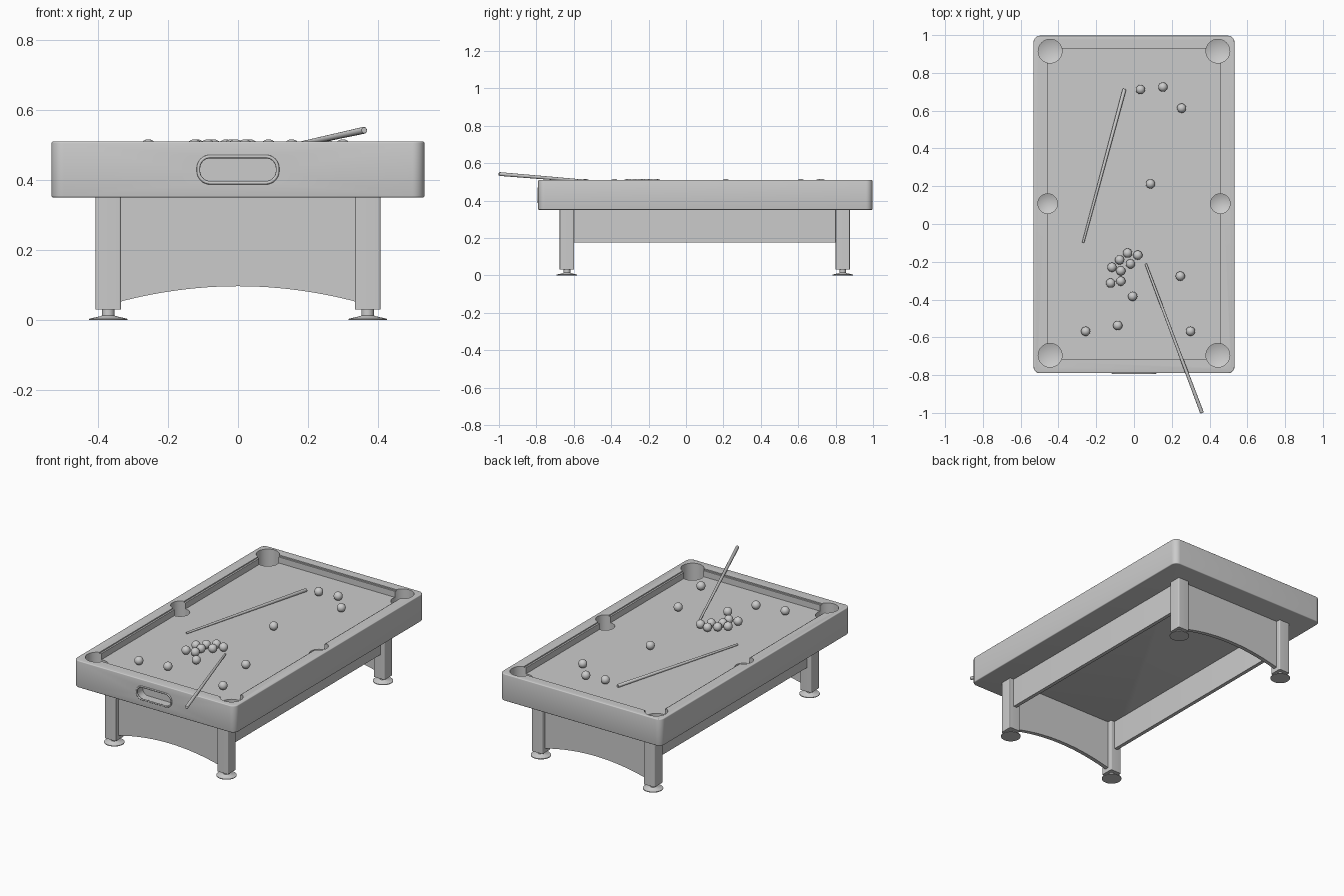
import bpy, bmesh
from math import pi, sin, cos
from mathutils import Vector, Matrix

if "Cube" in bpy.data.objects:
    bpy.data.objects.remove(bpy.data.objects["Cube"])


def finish(bm, name, angle=0.6):
    bmesh.ops.recalc_face_normals(bm, faces=bm.faces)
    me = bpy.data.meshes.new(name)
    bm.to_mesh(me)
    bm.free()
    ob = bpy.data.objects.new(name, me)
    bpy.context.collection.objects.link(ob)
    smooth(ob, angle)
    return ob


def smooth(ob, angle=0.6):
    bpy.ops.object.select_all(action='DESELECT')
    ob.select_set(True)
    bpy.context.view_layer.objects.active = ob
    bpy.ops.object.shade_smooth_by_angle(angle=angle)


def prism(name, pts, offset, bevel=0):
    """Extrude a closed outline of 3D points along an offset."""
    bm = bmesh.new()
    face = bm.faces.new([bm.verts.new(p) for p in pts])
    ext = bmesh.ops.extrude_face_region(bm, geom=[face])
    bmesh.ops.translate(bm, vec=offset, verts=[v for v in ext['geom'] if isinstance(v, bmesh.types.BMVert)])
    if bevel:
        axis = Vector(offset).normalized()
        rims = [e for e in bm.edges
                if abs((e.verts[0].co - e.verts[1].co).normalized().dot(axis)) < 0.5]
        bmesh.ops.bevel(bm, geom=rims, offset=bevel, segments=3, profile=0.5, affect='EDGES')
    return finish(bm, name)


def rounded(x0, x1, y0, y1, r, n=8):
    """Rounded rectangle outline."""
    pts = []
    for cx, cy, a in ((x1 - r, y1 - r, 0), (x0 + r, y1 - r, pi / 2),
                      (x0 + r, y0 + r, pi), (x1 - r, y0 + r, 1.5 * pi)):
        pts += [(cx + r * cos(a + pi / 2 * i / n), cy + r * sin(a + pi / 2 * i / n)) for i in range(n + 1)]
    return pts


def slab(name, x0, x1, y0, y1, z0, z1, r, bevel=0):
    return prism(name, [(x, y, z0) for x, y in rounded(x0, x1, y0, y1, r)], (0, 0, z1 - z0), bevel)


def lathe(name, profile, loc, n=32):
    """Spin (radius, z) points around the vertical axis."""
    bm = bmesh.new()
    rings = []
    for r, z in profile:
        if r == 0:
            rings.append([bm.verts.new((0, 0, z))] * n)
        else:
            rings.append([bm.verts.new((r * cos(2 * pi * i / n), r * sin(2 * pi * i / n), z)) for i in range(n)])
    for a, b in zip(rings, rings[1:]):
        for i in range(n):
            j = (i + 1) % n
            bm.faces.new(list(dict.fromkeys((a[i], a[j], b[j], b[i]))))
    ob = finish(bm, name)
    ob.location = loc
    return ob


def cut(target, cutter):
    bpy.context.view_layer.update()
    mod = target.modifiers.new("cut", 'BOOLEAN')
    mod.operation, mod.solver, mod.object = 'DIFFERENCE', 'EXACT', cutter
    bpy.context.view_layer.objects.active = target
    bpy.ops.object.modifier_apply(modifier=mod.name)
    bpy.data.objects.remove(cutter)


BED = 0.467
Y0, Y1 = -0.79, 0.997

# table body with sunken bed and stepped cushions
body = slab("table_body", -0.532, 0.532, Y0, Y1, 0.35, 0.51, 0.035, 0.005)
cut(body, slab("lip_cutter", -0.468, 0.468, -0.725, 0.94, 0.503, 0.6, 0.01))
cut(body, slab("bed_cutter", -0.458, 0.458, -0.715, 0.93, BED, 0.6, 0.01))

# six pockets
for y, x, r in ((0.915, 0.444, 0.063), (0.108, 0.457, 0.052), (-0.695, 0.444, 0.063)):
    for s in (-1, 1):
        cut(body, lathe("pocket_cutter", [(0, 0.375), (r, 0.40), (r, 0.6), (0, 0.6)], (s * x, y, 0)))

# ball return opening in the front
mouth = rounded(-0.113, 0.113, 0.392, 0.467, 0.034)
cut(body, prism("return_cutter", [(x, Y0 - 0.05, z) for x, z in mouth], (0, 0.105, 0)))
smooth(body, 0.6)

# trim around the ball return
cu = bpy.data.curves.new("ball_return_trim", 'CURVE')
cu.dimensions = '3D'
cu.bevel_depth, cu.bevel_resolution = 0.005, 2
sp = cu.splines.new('POLY')
sp.points.add(len(mouth) - 1)
for p, (x, z) in zip(sp.points, mouth):
    p.co = (x, Y0, z, 1)
sp.use_cyclic_u = True
trim = bpy.data.objects.new("ball_return_trim", cu)
bpy.context.collection.objects.link(trim)

# legs and levelling feet
for yn, y0, y1 in (("front", -0.675, -0.598), ("back", 0.80, 0.876)):
    ym = (y0 + y1) / 2
    for xn, s in (("left", -1), ("right", 1)):
        slab(f"{yn}_{xn}_leg", s * 0.37 - 0.036, s * 0.37 + 0.036, y0, y1, 0.03, 0.352, 0.005)
        lathe(f"{yn}_{xn}_foot", [(0, 0), (0.055, 0), (0.055, 0.004), (0.02, 0.012),
                                  (0.018, 0.014), (0.018, 0.032), (0, 0.032)], (s * 0.37, ym, 0))
    # arched end panel
    arch = []
    for i in range(25):
        t = i / 12 - 1
        arch.append((0.34 * t, ym - 0.012, 0.097 - 0.045 * t * t))
    prism(f"{yn}_arched_panel", arch + [(0.34, ym - 0.012, 0.352), (-0.34, ym - 0.012, 0.352)], (0, 0.024, 0))

# long side panels
for xn, s in (("left", -1), ("right", 1)):
    slab(f"{xn}_side_panel", s * 0.37 - 0.011, s * 0.37 + 0.011, -0.61, 0.81, 0.175, 0.352, 0.002)

# balls
R = 0.0245
balls = [(.034, .712), (.153, .725), (.252, .613), (.087, .212), (-.034, -.154), (.02, -.165),
         (-.076, -.19), (-.019, -.211), (-.117, -.229), (-.07, -.248), (-.07, -.303), (-.124, -.313),
         (-.007, -.383), (-.086, -.537), (-.256, -.568), (.299, -.568), (.245, -.276)]
for i, (x, y) in enumerate(balls):
    bm = bmesh.new()
    bmesh.ops.create_uvsphere(bm, u_segments=24, v_segments=16, radius=R)
    finish(bm, f"ball_{i + 1}", pi).location = (x, y, BED + R)

# tapered cues
for name, tip, butt in (("cue_on_bed", (-.27, -.1, BED + .006), (-.05, .715, BED + .011)),
                        ("cue_on_rail", (.062, -.21, .477), (.36, -1.0, .542))):
    a, b = Vector(tip), Vector(butt)
    length = (b - a).length
    cue = lathe(name, [(0, 0), (.005, 0), (.006, .006), (.010, length - .004), (.008, length), (0, length)], a, 16)
    cue.rotation_mode = 'QUATERNION'
    cue.rotation_quaternion = (b - a).to_track_quat('Z', 'Y')
